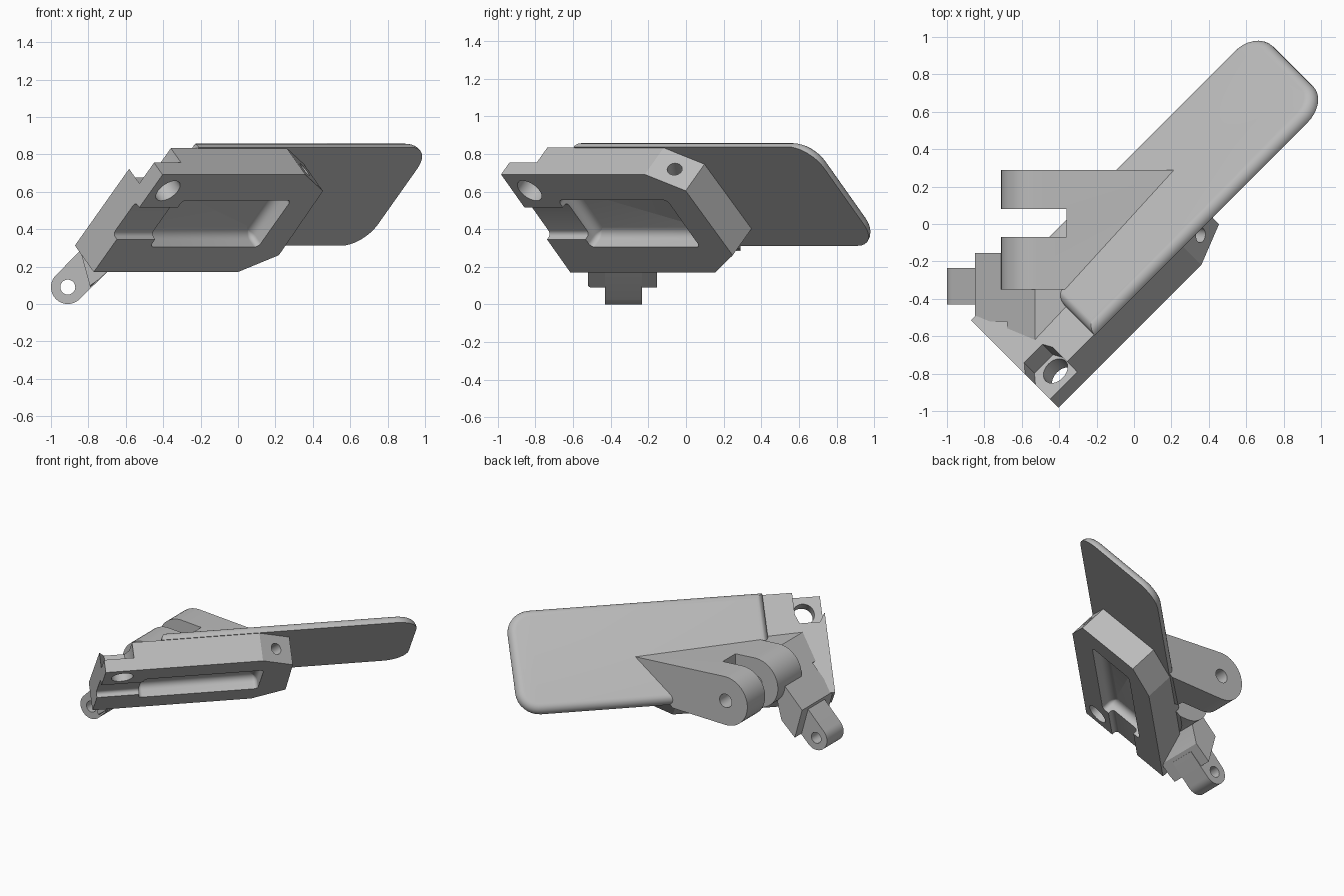
import bpy, bmesh, math
from mathutils import Vector, Matrix

cube = bpy.data.objects.get("Cube")
if cube:
    bpy.data.objects.remove(cube)

grey = bpy.data.materials.new("plain grey")
grey.use_nodes = True
grey.diffuse_color = (0.5, 0.5, 0.5, 1)
grey.node_tree.nodes["Principled BSDF"].inputs["Base Color"].default_value = (0.5, 0.5, 0.5, 1)


def frame(a, b, c, origin=(0, 0, 0)):
    m = Matrix((a, b, c)).transposed().to_4x4()
    m.translation = Vector(origin)
    return m


# Tilted frame: U along the lever, W up its face, N out of the face
h = math.sqrt(0.5)
U, W, N = Vector((h, h, 0)), Vector((0.5, -0.5, h)), Vector((0.5, -0.5, -h))
LEVER = frame(U, W, N)
# Upright frame for hinge profiles drawn in x and z (depth is -y)
HINGE = frame((1, 0, 0), (0, 0, 1), (0, -1, 0))


def arc(cx, cy, r, start, end, steps):
    return [(cx + r * math.cos(math.radians(start + (end - start) * i / steps)),
             cy + r * math.sin(math.radians(start + (end - start) * i / steps)))
            for i in range(steps + 1)]


def circle(cx, cy, r):
    return arc(cx, cy, r, 0, 350, 35)


def round_rect(x0, x1, y0, y1, left, right):
    # Rectangle with separate corner radii at its left and right ends
    pts = []
    for x, y, r, sx, sy, a in ((x1, y0, right, -1, 1, -90), (x1, y1, right, -1, -1, 0),
                               (x0, y1, left, 1, -1, 90), (x0, y0, left, 1, 1, 180)):
        pts += arc(x + sx * r, y + sy * r, r, a, a + 90, 8) if r else [(x, y)]
    return pts


def prism(name, outline, lo, hi, matrix, round_low=0):
    bm = bmesh.new()
    base = bm.faces.new([bm.verts.new((x, y, lo)) for x, y in outline])
    top = bmesh.ops.extrude_face_region(bm, geom=[base])["geom"]
    for v in top:
        if isinstance(v, bmesh.types.BMVert):
            v.co.z = hi
    bmesh.ops.recalc_face_normals(bm, faces=bm.faces[:])
    if round_low:
        rim = [e for e in bm.edges if all(abs(v.co.z - lo) < 1e-5 for v in e.verts)]
        bmesh.ops.bevel(bm, geom=rim, offset=round_low, segments=6, profile=0.5, affect='EDGES')
    bm.transform(matrix)
    me = bpy.data.meshes.new(name)
    bm.to_mesh(me)
    bm.free()
    me.materials.append(grey)
    ob = bpy.data.objects.new(name, me)
    bpy.context.collection.objects.link(ob)
    return ob


def select(ob):
    bpy.ops.object.select_all(action='DESELECT')
    ob.select_set(True)
    bpy.context.view_layer.objects.active = ob


def cut(ob, *cutters):
    select(ob)
    for c in cutters:
        mod = ob.modifiers.new("cut", 'BOOLEAN')
        mod.operation, mod.solver, mod.object = 'DIFFERENCE', 'EXACT', c
        bpy.ops.object.modifier_apply(modifier=mod.name)
        bpy.data.objects.remove(c)


def front_clip(n):
    # Removes everything in front of a plane parallel to the lever face
    return prism("clip_cutter", round_rect(-3, 3, -3, 3, 0, 0), n, 2, LEVER)


# Main body block with clipped corners
body = prism("body", [(-.98, .042), (.11, .042), (.33, .17), (.32, .655), (.10, .778), (-.98, .778)],
             -.4, -.199, LEVER)
side_dir = (U * .488 + W * .873).normalized()
side_hole = frame(N, side_dir.cross(N), side_dir, U * .21 + W * .717 - N * .3)
cut(body,
    prism("window_cutter", round_rect(-.69, .13, .231, .585, .03, .03), -.3, 0, LEVER, .05),
    prism("channel_cutter", round_rect(-1.2, -.6, .29, .53, 0, 0), -.24, 0, LEVER, .025),
    prism("bolt_cutter", circle(-.852, .656, .075), -1, 0, LEVER),
    prism("nut_cutter", [(-1.1, .9), (-1.1, .63), (-.985, .63), (-.94, .555), (-.80, .555),
                         (-.775, .62), (-.775, .9)], -1, -.29, LEVER),
    prism("side_hole_cutter", circle(0, 0, .04), -.11, .2, side_hole))

# Thin lever plate, rounded on its back edges
plate = prism("lever_plate", round_rect(-.57, 1.197, .042, .785, 0, .16), -.458, -.399, LEVER, .054)

# Hinge mount with two lugs
profile = arc(-.53, .465, .18, 90, 270, 20) + [(-.05, .295), (.5, .45), (.5, .575)]
mount = prism("hinge_mount", profile, -.29, .35, HINGE)
cut(mount, front_clip(-.401),
    prism("slot_cutter", round_rect(-1, -.36, -1, 2, 0, 0), -.08, .07, HINGE),
    prism("pin_cutter", circle(-.53, .465, .05), -1, 1, HINGE))

# Shoulder joining the mount to the arm
shoulder = prism("shoulder", [(-.53, .63), (-.68, .48), (-.6, .36), (-.2, .36), (-.2, .615)],
                 .12, .66, HINGE)
cut(shoulder, front_clip(-.401))

# Sloping arm and its end tab
arm = prism("arm", [(-.85, .31), (-.79, .09), (-.68, .19), (-.62, .42), (-.5, .62), (-.53, .63)],
            .155, .52, HINGE)
cut(arm, front_clip(-.205))
tab = prism("arm_tab", arc(-.91, .09, .09, 135, 315, 20) + [(-.70, .17), (-.76, .37)],
            .235, .43, HINGE)
cut(tab, prism("tab_pin_cutter", circle(-.91, .09, .04), -1, 1, HINGE))

for ob in (body, plate, mount, shoulder, arm, tab):
    select(ob)
    bpy.ops.object.shade_smooth_by_angle(angle=math.radians(25))
